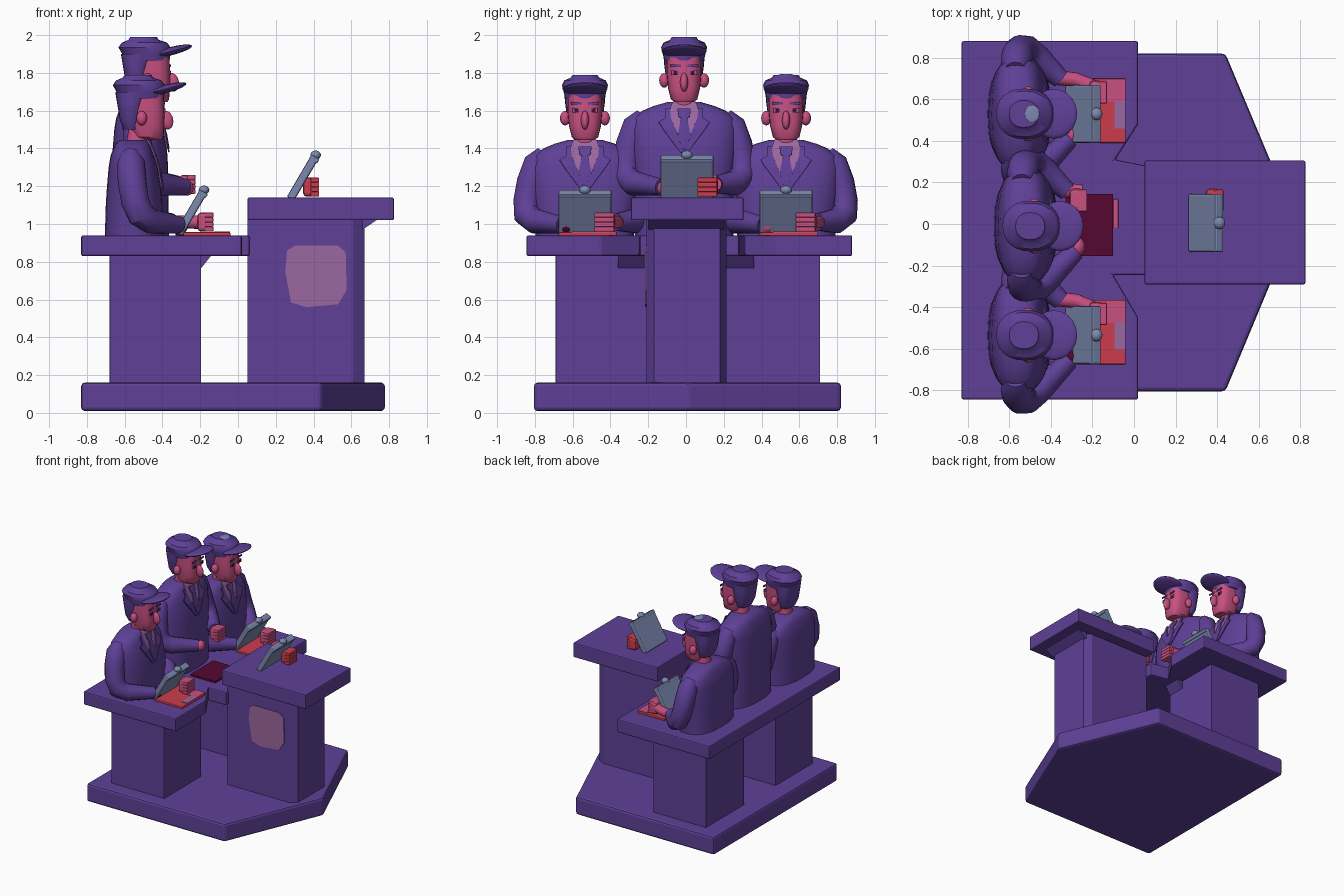
import bpy, bmesh, math
from mathutils import Vector, Matrix

if "Cube" in bpy.data.objects:
    bpy.data.objects.remove(bpy.data.objects["Cube"])


def material(name, rgb):
    m = bpy.data.materials.new(name)
    m.diffuse_color = (*rgb, 1)
    m.use_nodes = True
    m.node_tree.nodes["Principled BSDF"].inputs["Base Color"].default_value = m.diffuse_color
    return m


PURPLE = material("purple", (0.112, 0.051, 0.31))
SKIN = material("pink_skin", (0.58, 0.08, 0.22))
RED = material("red", (0.60, 0.045, 0.075))
GREY = material("blue_grey", (0.20, 0.25, 0.43))
MAROON = material("maroon", (0.09, 0.002, 0.03))
MAUVE = material("mauve", (0.33, 0.135, 0.35))


def finish(name, bm, mat, bevel=0, smooth=False):
    bmesh.ops.recalc_face_normals(bm, faces=bm.faces)
    me = bpy.data.meshes.new(name)
    bm.to_mesh(me)
    bm.free()
    me.materials.append(mat)
    ob = bpy.data.objects.new(name, me)
    bpy.context.collection.objects.link(ob)
    ob.select_set(smooth)
    if bevel:
        b = ob.modifiers.new("bevel", "BEVEL")
        b.width, b.segments = bevel, 2
        b.limit_method = "ANGLE"
    return ob


def box(name, lo, hi, mat, bevel=0.0, tilt=0.0):
    """Box from corner to corner, tilted about the y axis through its centre."""
    lo, hi = Vector(lo), Vector(hi)
    bm = bmesh.new()
    bmesh.ops.create_cube(bm, size=1, matrix=Matrix.Translation((lo + hi) / 2)
                          @ Matrix.Rotation(tilt, 4, "Y") @ Matrix.Diagonal((*(hi - lo), 1)))
    return finish(name, bm, mat, bevel)


def ball(name, c, r, mat, tilt=0.0):
    bm = bmesh.new()
    bmesh.ops.create_uvsphere(bm, u_segments=20, v_segments=12, radius=1, matrix=Matrix.Translation(c)
                              @ Matrix.Rotation(tilt, 4, "Y") @ Matrix.Diagonal((*r, 1)))
    return finish(name, bm, mat, smooth=True)


def prism(name, outline, lo, hi, mat, bevel=0.0, up="z"):
    """Extrude an outline in xy along z, or an outline in xz along y."""
    bm = bmesh.new()
    place = (lambda a, b, h: (a, b, h)) if up == "z" else (lambda a, b, h: (a, h, b))
    face = bm.faces.new([bm.verts.new(place(a, b, lo)) for a, b in outline])
    new = bmesh.ops.extrude_face_region(bm, geom=[face])["geom"]
    bmesh.ops.translate(bm, vec=place(0, 0, hi - lo),
                        verts=[v for v in new if isinstance(v, bmesh.types.BMVert)])
    bm.faces.new([v for v in face.verts]) if not face.is_valid else None
    return finish(name, bm, mat, bevel)


def skin_rings(name, rings, mat):
    bm = bmesh.new()
    vs = [[bm.verts.new(p) for p in ring] for ring in rings]
    n = len(vs[0])
    for a, b in zip(vs, vs[1:]):
        for i in range(n):
            bm.faces.new((a[i], a[(i + 1) % n], b[(i + 1) % n], b[i]))
    bm.faces.new(vs[0])
    bm.faces.new(vs[-1])
    return finish(name, bm, mat, smooth=True)


def loft(name, sections, y, dz, mat, power=0.8, n=24):
    """Stack of rounded sections: (z, centre x, half depth, half width)."""
    def se(t):
        return math.copysign(abs(t) ** power, t)
    rings = [[(cx + rx * se(math.cos(2 * math.pi * i / n)),
               y + ry * se(math.sin(2 * math.pi * i / n)), z + dz) for i in range(n)]
             for z, cx, rx, ry in sections]
    return skin_rings(name, rings, mat)


def tube(name, pts, mat, n=16):
    """Limb through points (x, y, z, radius), carried along without twisting."""
    P = [Vector(p[:3]) for p in pts]
    rings, u, old = [], None, None
    for i, p in enumerate(P):
        d = (P[min(i + 1, len(P) - 1)] - P[max(i - 1, 0)]).normalized()
        u = d.orthogonal().normalized() if u is None else (old.rotation_difference(d) @ u)
        v, r, old = d.cross(u), pts[i][3], d
        rings.append([p + r * (u * math.cos(2 * math.pi * k / n) + v * math.sin(2 * math.pi * k / n))
                      for k in range(n)])
    return skin_rings(name, rings, mat)


BODY = [(1.10, -.55, .15, .27), (1.18, -.55, .145, .28), (1.30, -.555, .13, .285),
        (1.36, -.56, .115, .27), (1.40, -.56, .10, .22), (1.425, -.56, .09, .16), (1.445, -.555, .07, .09)]


def chest(z):
    """Front x of the jacket at height z."""
    for a, b in zip(BODY, BODY[1:]):
        if a[0] <= z <= b[0]:
            t = (z - a[0]) / (b[0] - a[0])
            return a[1] + a[2] + t * (b[1] + b[2] - a[1] - a[2])


def strip(name, rows, y, dx, dz, mat, lift):
    """Flat cloth on the chest: rows of (z, left, right)."""
    bm = bmesh.new()
    rings = [[bm.verts.new((chest(z) + dx + lift, y + s, z + dz)) for s in (l, r)] for z, l, r in rows]
    for a, b in zip(rings, rings[1:]):
        bm.faces.new((a[0], a[1], b[1], b[0]))
    m = finish(name, bm, mat).modifiers.new("thick", "SOLIDIFY")
    m.thickness, m.offset = 0.008, 0


def fist(name, x, y, z, mat):
    box(name + "_palm", (x - .04, y - .055, z - .05), (x + .025, y + .05, z + .05), mat, .018)
    for k in range(4):
        zz = z - .05 + k * .025
        box(name + "_finger", (x, y - .06, zz), (x + .045, y + .045, zz + .0255), mat, .005)


def person(tag, y, dx=0.0, dz=0.0, rear=SKIN):
    def L(sections):
        return [(z, cx + dx, rx, ry) for z, cx, rx, ry in sections]
    # jacket, with the foot of the body always on the desk
    loft(tag + "_jacket", L([(.93 - dz, -.55, .155, .26)] + BODY), y, dz, PURPLE)
    strip(tag + "_shirt", [(1.20, -.005, .005), (1.30, -.045, .045), (1.36, -.07, .07),
                           (1.40, -.075, .075), (1.425, -.07, .07), (1.445, -.06, .06)], y, dx, dz, MAUVE, .003)
    strip(tag + "_tie", [(1.20, -.012, .012), (1.27, -.034, .034), (1.36, -.016, .016),
                         (1.37, -.03, .03), (1.41, -.035, .035)], y, dx, dz, PURPLE, .012)
    for s in (-1, 1):
        strip(tag + "_lapel", [(1.18, 0, s * .02), (1.30, s * .045, s * .11), (1.34, s * .062, s * .135),
                               (1.36, s * .07, s * .10), (1.41, s * .075, s * .10)], y, dx, dz, PURPLE, .009)
        # sleeves bend in to the chest
        wrist = (-.35 + dx, y + .165, 1.01 + dz, .046) if s > 0 else (-.31 + dx, y - .12, .995 + dz, .045)
        tube(tag + "_sleeve", [(-.57 + dx, y + s * .21, 1.37 + dz, .05), (-.567 + dx, y + s * .25, 1.32 + dz, .075),
                               (-.56 + dx, y + s * .285, 1.22 + dz, .077), (-.545 + dx, y + s * .305, 1.12 + dz, .075),
                               (-.515 + dx, y + s * .305, 1.05 + dz, .073), (-.46 + dx, y + s * .265, 1.015 + dz, .066),
                               wrist], PURPLE)
        ball(tag + "_ear", (-.51 + dx, y + s * .105, 1.56 + dz), (.028, .027, .038), SKIN)
        # eyes and brows
        e = y + s * .045
        for part, w, lo, hi, x, mat in (("eye", .022, 1.588, 1.613, -.387, MAUVE),
                                        ("pupil", .01, 1.590, 1.611, -.384, MAROON),
                                        ("brow", .028, 1.632, 1.645, -.386, PURPLE)):
            box(tag + "_" + part, (x + dx - .007, e - w, lo + dz), (x + dx, e + w, hi + dz), mat)
    # head
    loft(tag + "_neck", L([(1.38, -.535, .065, .06), (1.50, -.52, .06, .055)]), y, dz, SKIN)
    loft(tag + "_head", L([(1.445, -.455, .05, .05), (1.46, -.47, .075, .07), (1.52, -.485, .095, .085),
                           (1.60, -.49, .102, .092), (1.70, -.495, .10, .092)]), y, dz, SKIN, .7)
    ball(tag + "_nose", (-.377 + dx, y, 1.55 + dz), (.034, .021, .05), SKIN, -.2)
    loft(tag + "_hair", L([(1.50, -.56, .045, .07), (1.55, -.57, .055, .093), (1.64, -.565, .075, .105),
                           (1.70, -.56, .09, .11)]), y, dz, PURPLE)
    # cap with raised peak
    loft(tag + "_cap", L([(1.665, -.51, .118, .105), (1.70, -.515, .128, .113), (1.735, -.525, .138, .122),
                          (1.76, -.525, .12, .11), (1.775, -.53, .08, .075), (1.79, -.53, .07, .065)]),
         y, dz, PURPLE, .9)
    ball(tag + "_cap_peak", (-.385 + dx, y, 1.715 + dz), (.115, .12, .022), PURPLE, -.25)
    # hands
    tube(tag + "_forearm", [(-.38 + dx, y + .175, 1.01 + dz, .036), (-.28 + dx, y + .165, 1.01 + dz, .034),
                            (-.20 + dx, y + .13, 1.01 + dz, .036)][:2 if dz else 3], SKIN)
    fist(tag + "_hand", -.27 if dz else -.175, y + (.13 if dz else .11), 1.01 + dz, SKIN)
    ball(tag + "_rear_hand", (-.30 + dx, y - .10, .99 + dz), (.035, .045, .04), rear)


def tablet(tag, x, y, z):
    """Leaning slate, with a clip at the top edge."""
    a = .53
    box(tag + "_slate", (x - .022, y - .14, z - .13), (x + .022, y + .14, z + .13), GREY, .01, a)
    box(tag + "_slate_edge", (x + .035, y - .14, z + .085), (x + .085, y + .14, z + .112), GREY, .006, a)
    ball(tag + "_clip", (x + .068, y, z + .12), (.028, .03, .024), GREY)


# pentagonal base
prism("base", [(-.83, -.805), (.44, -.805), (.78, .01), (.44, .82), (-.83, .82)], .01, .16, PURPLE, .018)

# long desk, notched beside the bridge to the lectern
prism("desk_top", [(-.83, -.845), (.02, -.845), (.02, -.45), (-.10, -.245), (.06, -.245), (.06, .28),
                   (-.09, .31), (.02, .48), (.02, .88), (-.83, .88)], .83, .94, PURPLE, .01)
for lo, hi, s in ((-.69, -.205, -1), (.205, .71, 1)):
    box("desk_pedestal", (-.68, lo, .15), (-.195, hi, .84), PURPLE, .004)
    prism("desk_bracket", [(-.2, .76), (-.14, .835), (-.2, .835)], *sorted((s * .21, s * .36)), PURPLE, 0, "y")

# lectern
prism("lectern_column", [(.05, -.21), (.61, -.21), (.67, -.17), (.67, .18), (.61, .215), (.05, .215)],
      .15, 1.03, PURPLE)
box("lectern_top", (.05, -.29, 1.02), (.825, .305, 1.14), PURPLE, .008)
prism("lectern_bracket", [(.66, .97), (.74, 1.025), (.66, 1.025)], -.20, .205, PURPLE, 0, "y")
patch = [(.26, .86), (.30, .885), (.53, .885), (.57, .85), (.575, .65), (.53, .575), (.36, .56), (.28, .585),
         (.25, .75)]
prism("lectern_patch", patch, -.217, -.209, MAUVE, 0, "y")
tablet("lectern", .343, 0.005, 1.245)
fist("lectern_hand", .385, .12, 1.195, RED)

# seated row: the middle figure stands taller
person("left_figure", -.535, rear=MAROON)
person("middle_figure", -.01, .03, .2)
person("right_figure", .53)
ball("cap_top_spot", (-.49, .53, 1.79), (.035, .04, .004), GREY)
for tag, y in (("left", -.535), ("right", .53)):
    tablet(tag, -.248, y, 1.06)
    box(tag + "_red_pad", (-.29, y - .14, .935), (-.04, y + .17, .957), RED, .006)
    box(tag + "_pad_label", (-.095, y - .07, .956), (-.042, y + .06, .961), MAUVE)
    box(tag + "_pad_corner", (-.13, y + .06, .956), (-.042, y + .165, .961), SKIN)
box("middle_dark_pad", (-.33, -.155, .935), (-.10, .145, .955), MAROON, .004)
box("middle_pad_edge", (-.10, -.02, .935), (-.075, .12, .947), SKIN, .004)

bpy.context.view_layer.objects.active = bpy.context.selected_objects[0]
bpy.ops.object.shade_smooth_by_angle(angle=math.radians(38))
